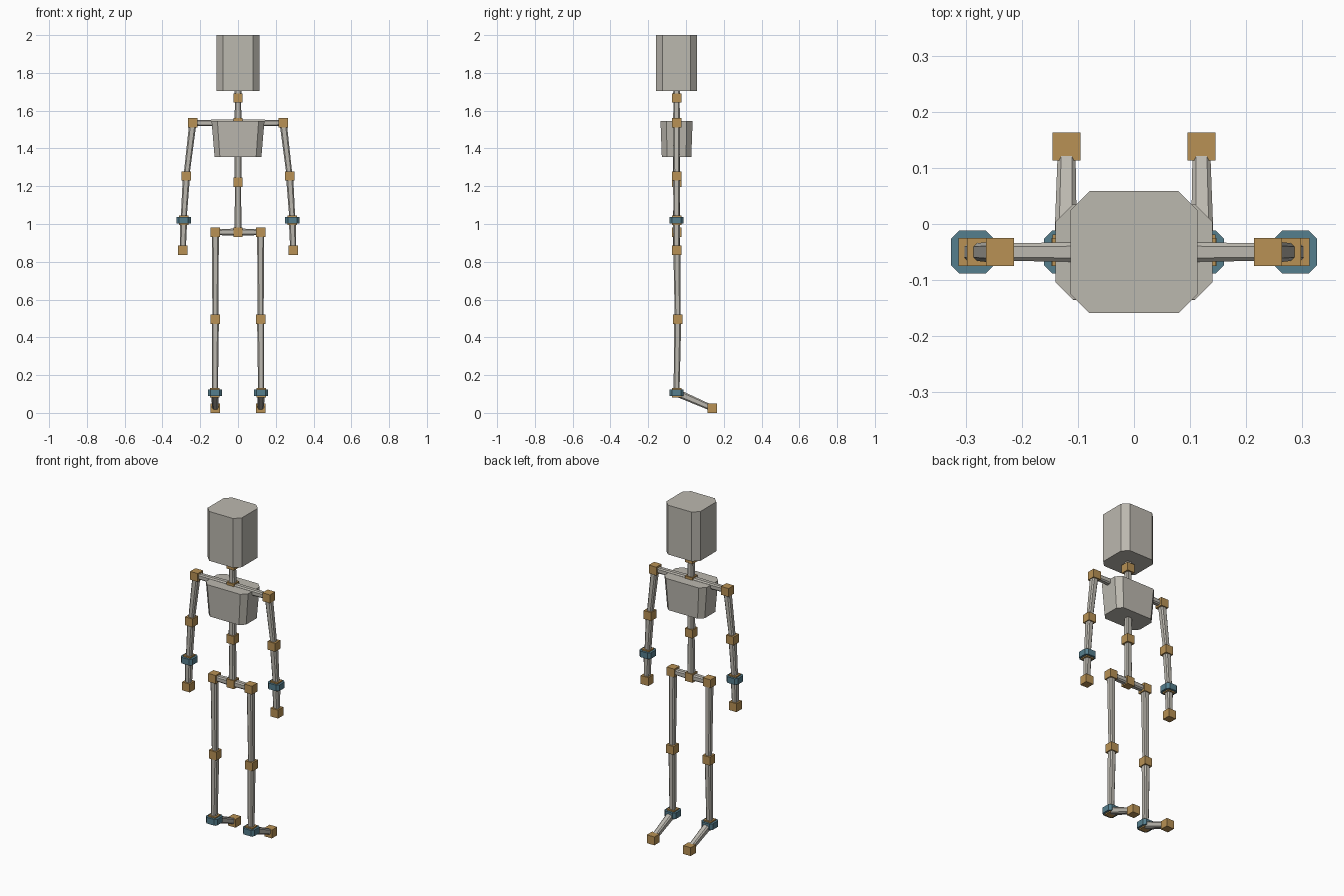
import bpy, bmesh
from mathutils import Vector, Matrix

if "Cube" in bpy.data.objects:
    bpy.data.objects.remove(bpy.data.objects["Cube"])

Y = -0.05   # depth of the body line


def material(name, rgb):
    m = bpy.data.materials.new(name)
    m.diffuse_color = (*rgb, 1)
    m.use_nodes = True
    m.node_tree.nodes["Principled BSDF"].inputs["Base Color"].default_value = m.diffuse_color
    return m


GREY = material("warm_grey", (0.50, 0.48, 0.43))
TAN = material("tan", (0.48, 0.285, 0.09))
BLUE = material("slate_blue", (0.09, 0.21, 0.27))


def ring(hx, hy, c):
    """Rectangle outline with cut corners."""
    return [(hx, -hy + c), (hx, hy - c), (hx - c, hy), (-hx + c, hy),
            (-hx, hy - c), (-hx, -hy + c), (-hx + c, -hy), (hx - c, -hy)]


def loft(name, low, high, length, mat, matrix):
    """Eight-sided prism between two cut-corner outlines."""
    bm = bmesh.new()
    a = [bm.verts.new((x, y, 0)) for x, y in ring(*low)]
    b = [bm.verts.new((x, y, length)) for x, y in ring(*high)]
    for i in range(8):
        j = (i + 1) % 8
        bm.faces.new((a[i], a[j], b[j], b[i]))
    bm.faces.new(a[::-1])
    bm.faces.new(b)
    bm.transform(matrix)
    bmesh.ops.recalc_face_normals(bm, faces=bm.faces)
    finish(name, bm, mat)


def finish(name, bm, mat):
    me = bpy.data.meshes.new(name)
    bm.to_mesh(me)
    bm.free()
    me.materials.append(mat)
    bpy.context.collection.objects.link(bpy.data.objects.new(name, me))


def joint(name, p):
    bm = bmesh.new()
    bmesh.ops.create_cube(bm, size=0.05, matrix=Matrix.Translation(p))
    finish(name, bm, TAN)


def bone(name, p, q, w0=0.038, w1=0.031):
    """Tapered bone with its flat sides squared to the body."""
    p, q = Vector(p), Vector(q)
    d = (q - p).normalized()
    ref = Vector((0, 1, 0)) if abs(d.x) > 0.7 else Vector((1, 0, 0))
    u = (ref - d * ref.dot(d)).normalized()
    v = d.cross(u)
    m = Matrix((u, v, d)).transposed().to_4x4()
    loft(name, (w0 / 2, w0 / 2, w0 * 0.2), (w1 / 2, w1 / 2, w1 * 0.2),
         (q - p).length, GREY, Matrix.Translation(p) @ m)


def cuff(name, p):
    s = (0.038, 0.038, 0.014)
    loft(name, s, s, 0.036, BLUE, Matrix.Translation(Vector(p) - Vector((0, 0, 0.018))))


# Spine chain
spine = [("pelvis", 0.957), ("waist", 1.222), ("collar", 1.535), ("neck", 1.667)]
for n, z in spine:
    joint(n + "_joint", (0, Y, z))
for (n, z0), (_, z1) in zip(spine, spine[1:] + [("head", 1.75)]):
    bone(n + "_bone", (0, Y, z0), (0, Y, z1))

# Chest and head blocks
loft("chest", (0.124, 0.078, 0.028), (0.14, 0.085, 0.031), 0.19, GREY,
     Matrix.Translation((0, Y, 1.355)))
head = (0.113, 0.109, 0.034)
loft("head", head, head, 0.295, GREY, Matrix.Translation((0, Y, 1.705)))

# Limbs, both sides
for side, s in (("left", -1), ("right", 1)):
    arm = [("collar", (0, Y, 1.535)), ("shoulder", (s * 0.239, Y, 1.535)),
           ("elbow", (s * 0.273, Y, 1.254)), ("wrist", (s * 0.288, Y, 1.02)),
           ("hand", (s * 0.292, Y, 0.86))]
    leg = [("pelvis", (0, Y, 0.957)), ("hip", (s * 0.12, Y, 0.957)),
           ("knee", (s * 0.12, -0.044, 0.496)), ("ankle", (s * 0.122, Y, 0.107)),
           ("toe", (s * 0.12, 0.138, 0.025))]
    for chain, names in ((arm, ("clavicle", "upper_arm", "forearm", "palm")),
                         (leg, ("hip_bar", "thigh", "shin", "foot"))):
        for n, p in chain[1:]:
            joint(f"{side}_{n}_joint", p)
        for n, (_, p), (_, q) in zip(names, chain, chain[1:]):
            bone(f"{side}_{n}", p, q, 0.041 if n == "foot" else 0.038)
        cuff(f"{side}_{chain[3][0]}_cuff", chain[3][1])
